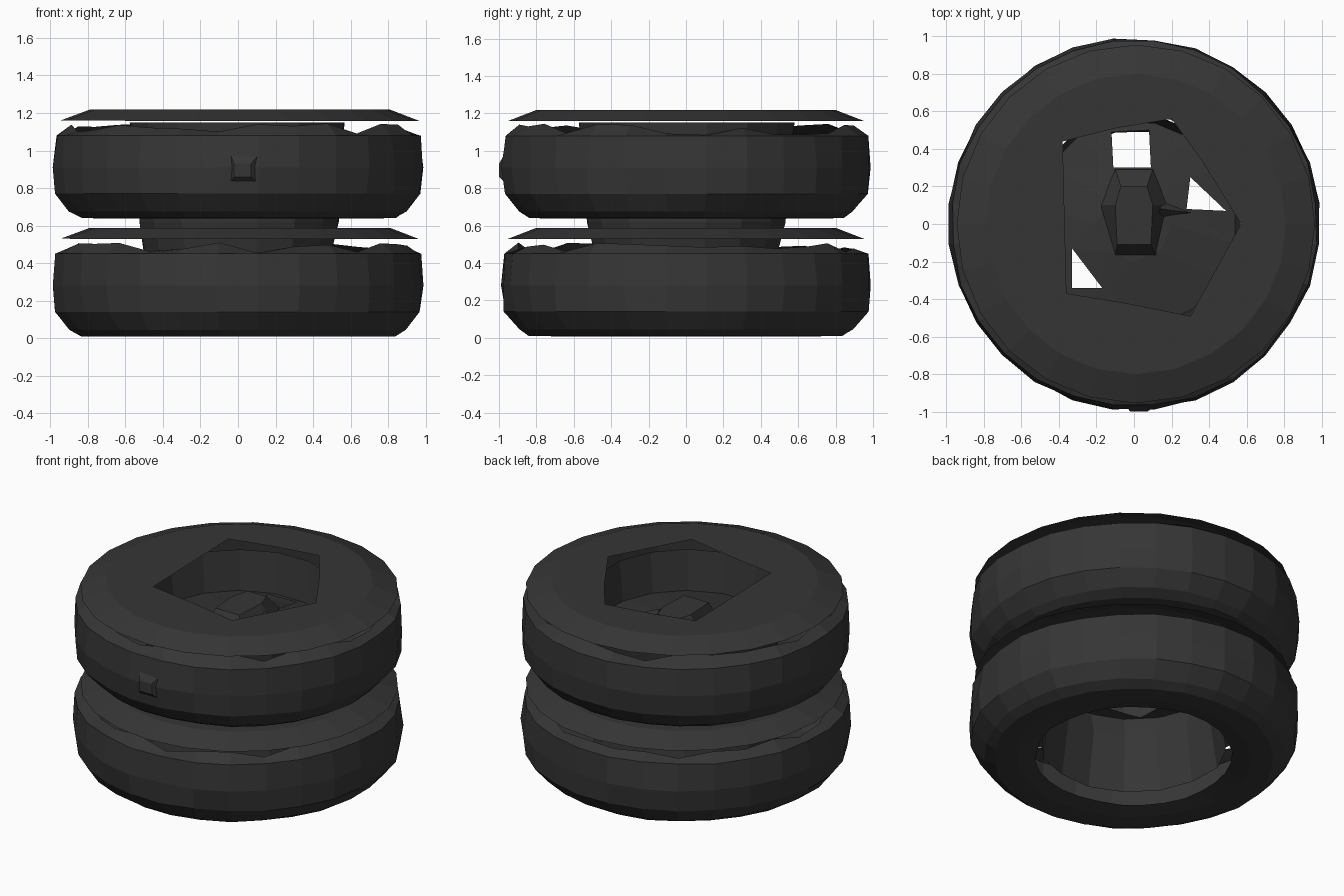
import bpy, math, random
from mathutils import Vector
from mathutils.geometry import delaunay_2d_cdt

if "Cube" in bpy.data.objects:
    bpy.data.objects.remove(bpy.data.objects["Cube"])

random.seed(4)
rubber = bpy.data.materials.new("dark_rubber")
rubber.diffuse_color = (0.036, 0.036, 0.036, 1)
rubber.use_nodes = True
rubber.node_tree.nodes["Principled BSDF"].inputs["Base Color"].default_value = rubber.diffuse_color
STEP = 0.63  # height of one tyre in the stack


def add(name, verts, faces, x=0.0, z=0.0):
    me = bpy.data.meshes.new(name)
    me.from_pydata([tuple(v) for v in verts], [], faces)
    me.materials.append(rubber)
    ob = bpy.data.objects.new(name, me)
    ob.location = (x, 0, z)
    bpy.context.collection.objects.link(ob)
    return ob


def circle(r, n, phase=0.0, cx=0.0):
    return [(cx + r * math.cos(2 * math.pi * (i + phase) / n),
             r * math.sin(2 * math.pi * (i + phase) / n)) for i in range(n)]


def lathe(name, profile, n, z=0.0, jitter=0.0, ragged=False):
    """Open revolved shell; ragged makes the last ring zigzag."""
    verts, faces = [], []
    for k, (r, h) in enumerate(profile):
        for x, y in circle(1, n, 0.5):
            s = r + random.uniform(-jitter, jitter)
            up = random.uniform(-0.03, 0.03) if ragged and k == len(profile) - 1 else 0
            verts.append((x * s, y * s, h + up))
    for k in range(len(profile) - 1):
        for i in range(n):
            j = (i + 1) % n
            faces.append((k * n + i, k * n + j, k * n + n + j, k * n + n + i))
    return add(name, verts, faces, 0, z)


def inside(p, poly):
    hit = False
    for (x1, y1), (x2, y2) in zip(poly, poly[1:] + poly[:1]):
        if (y1 > p.y) != (y2 > p.y) and p.x < (x2 - x1) * (p.y - y1) / (y2 - y1) + x1:
            hit = not hit
    return hit


def plate(name, rings, holes, height, z=0.0):
    """Triangulated plate with cut-out holes, height given by radius."""
    pts, edges = [], []
    for loop in rings + holes:
        b, n = len(pts), len(loop)
        pts += [Vector(p) for p in loop]
        edges += [(b + i, b + (i + 1) % n) for i in range(n)]
    vs, _, tris = delaunay_2d_cdt(pts, edges, [], 0, 1e-5)[:3]
    keep = []
    for t in tris:
        c = sum((vs[i] for i in t), Vector((0, 0))) / len(t)
        if not any(inside(c, h) for h in holes):
            keep.append(tuple(t))
    return add(name, [(v.x, v.y, height(v.length)) for v in vs], keep, 0, z)


# two tyres: hollow tread shell plus a floating upper sidewall
tread = [(0.59, 0.03), (0.70, 0.008), (0.84, 0.01), (0.90, 0.045), (0.975, 0.14),
         (0.988, 0.28), (0.975, 0.45), (0.90, 0.485)]
opening = [(-0.38, 0.44), (-0.1, 0.51), (0.2, 0.56), (0.36, 0.34), (0.57, 0.0),
           (0.3, -0.49), (-0.05, -0.42), (-0.36, -0.37)]
for label, z in (("lower", 0), ("upper", STEP)):
    lathe(label + "_tyre_tread", tread, 28, z, 0.008, True)
    plate(label + "_tyre_sidewall",
          [circle(0.955, 24, 0, 0.01), circle(0.80, 24, 0, 0.01)], [opening],
          lambda r: 0.588 - 0.06 * min(1, max(0, (r - 0.81) / 0.14)), z)

# wheel barrel running through both tyres
lathe("wheel_barrel", [(0.56, 0.1), (0.505, 0.46), (0.54, 0.62), (0.55, 0.85),
                       (0.585, 1.15)], 16, 0, 0.008)

# wheel dish with three openings
gaps = [[(-0.12, 0.49), (-0.11, 0.3), (0.09, 0.3), (0.08, 0.5)],
        [(0.3, 0.25), (0.28, 0.08), (0.49, 0.07)],
        [(-0.33, -0.13), (-0.33, -0.34), (-0.17, -0.34)]]
plate("wheel_dish", [circle(0.55, 16, 0.5), circle(0.2, 8)], gaps,
      lambda r: 0.96 - 0.07 * max(0, r - 0.2) / 0.36)

# faceted hub cap and its small side spoke
base = [(-0.1, -0.17), (0.12, -0.17), (0.18, 0.1), (0.1, 0.29), (-0.1, 0.29), (-0.18, 0.1)]
top = [(-0.09, -0.11), (0.09, -0.11), (0.1, 0.1), (0.07, 0.2), (-0.07, 0.2), (-0.1, 0.1)]
add("hub_cap", [(x, y, 0.95) for x, y in base] + [(x, y, 1.05) for x, y in top],
    [(i, (i + 1) % 6, 6 + (i + 1) % 6, 6 + i) for i in range(6)] + [tuple(range(6, 12))])
add("hub_spoke", [(0.12, 0.02, 0.95), (0.3, 0.06, 0.94), (0.14, 0.13, 0.95), (0.14, 0.08, 1.02)],
    [(0, 1, 3), (1, 2, 3), (2, 0, 3)])

# raised tread lug on the front of the upper tyre
outer = [(-0.05, 1.0), (0.13, 1.0), (0.11, 0.82), (-0.05, 0.82)]
inner = [(-0.02, 0.93), (0.07, 0.93), (0.07, 0.86), (-0.02, 0.86)]
add("tread_lug", [(x, -0.96, z) for x, z in outer] + [(x, -1.0, z) for x, z in inner],
    [(i, (i + 1) % 4, 4 + (i + 1) % 4, 4 + i) for i in range(4)] + [(4, 5, 6, 7)])
